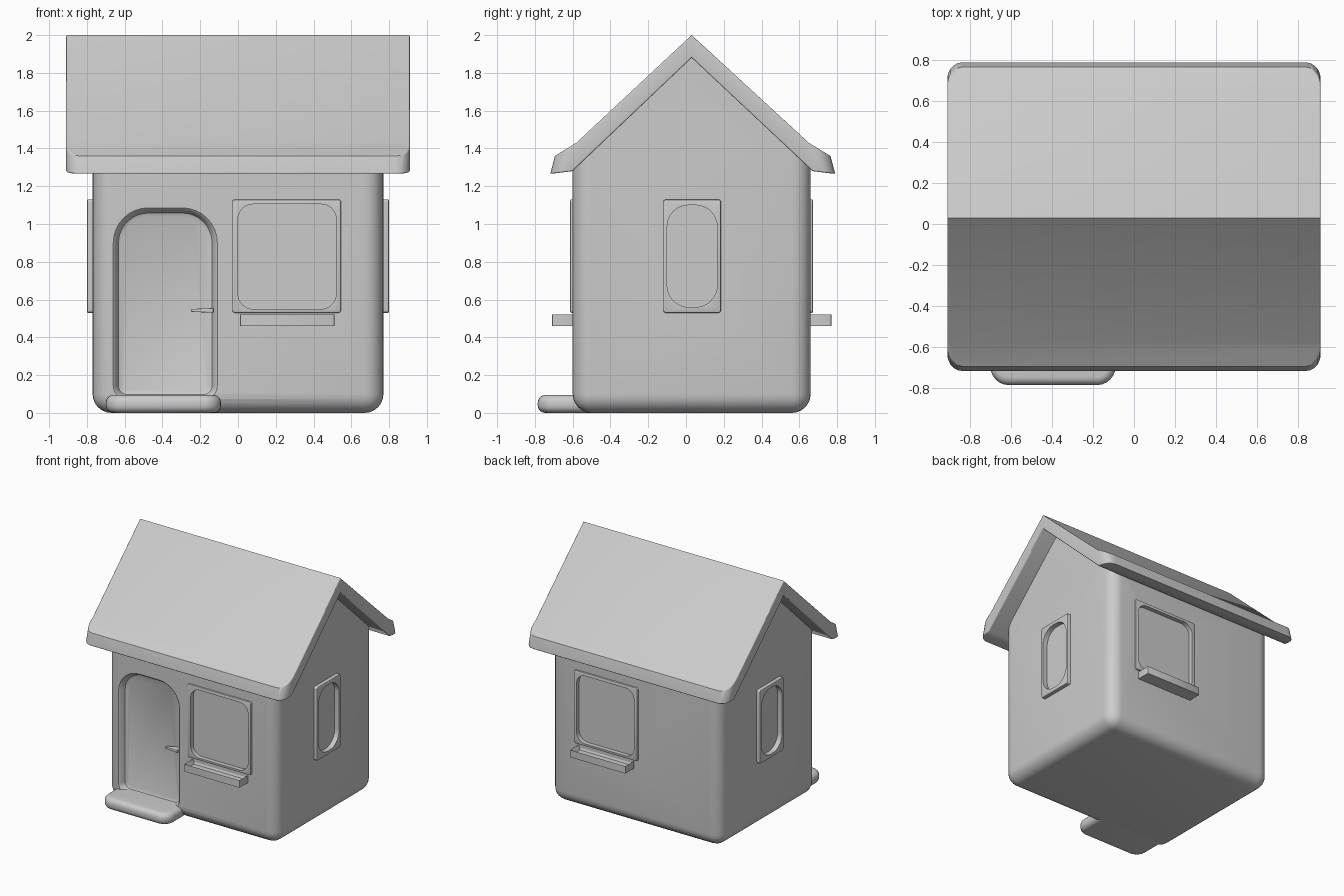
import bpy, bmesh, math

if "Cube" in bpy.data.objects:
    bpy.data.objects.remove(bpy.data.objects["Cube"])

# wall distance from the origin on each side
WALL = {'front': 0.60, 'back': 0.66, 'right': 0.77, 'left': 0.77}


def place(side, u, d, z):
    """u runs along the wall, d is the distance outward from the origin."""
    return {'front': (u, -d, z), 'back': (u, d, z),
            'right': (d, u, z), 'left': (-d, u, z)}[side]


def finish(bm, name, angle=35):
    bmesh.ops.recalc_face_normals(bm, faces=bm.faces)
    me = bpy.data.meshes.new(name)
    bm.to_mesh(me)
    bm.free()
    ob = bpy.data.objects.new(name, me)
    bpy.context.collection.objects.link(ob)
    smooth(ob, angle)
    return ob


def smooth(ob, angle=35):
    bpy.ops.object.select_all(action='DESELECT')
    ob.select_set(True)
    bpy.context.view_layer.objects.active = ob
    bpy.ops.object.shade_smooth_by_angle(angle=math.radians(angle))


def bevel(bm, edges, width, seg=5):
    bmesh.ops.bevel(bm, geom=list(edges), offset=width, segments=seg,
                    profile=0.5, affect='EDGES', clamp_overlap=True)


def rounded_loop(u0, u1, z0, z1, rt, rb, n=8):
    pts = []
    for i, (cu, cz, r) in enumerate([(u1 - rt, z1 - rt, rt), (u0 + rt, z1 - rt, rt),
                                     (u0 + rb, z0 + rb, rb), (u1 - rb, z0 + rb, rb)]):
        for k in range(n + 1):
            a = (i + k / n) * math.pi / 2
            pts.append((cu + r * math.cos(a), cz + r * math.sin(a)))
    return pts


def panel(name, side, rect, rt, rb, layers):
    """Loft rounded rectangles; layers = (distance outward, growth)."""
    u0, u1, z0, z1 = rect
    bm = bmesh.new()
    rings = []
    for d, g in layers:
        loop = rounded_loop(u0 - g, u1 + g, z0 - g, z1 + g, rt + g, rb + g)
        rings.append([bm.verts.new(place(side, u, d, z)) for u, z in loop])
    for a, b in zip(rings, rings[1:]):
        for i in range(len(a)):
            j = (i + 1) % len(a)
            bm.faces.new((a[i], a[j], b[j], b[i]))
    bm.faces.new(rings[0])
    bm.faces.new(rings[-1])
    return finish(bm, name)


def extrude_x(points, x):
    """Prism of a (y, z) profile between -x and x."""
    bm = bmesh.new()
    a = [bm.verts.new((-x, y, z)) for y, z in points]
    b = [bm.verts.new((x, y, z)) for y, z in points]
    for i in range(len(a)):
        j = (i + 1) % len(a)
        bm.faces.new((a[i], a[j], b[j], b[i]))
    bm.faces.new(a)
    bm.faces.new(b)
    bmesh.ops.recalc_face_normals(bm, faces=bm.faces)
    return bm


def box(lo, hi):
    bm = bmesh.new()
    bmesh.ops.create_cube(bm, size=1)
    for v in bm.verts:
        v.co = [(l + h) / 2 + c * (h - l) for l, h, c in zip(lo, hi, v.co)]
    return bm


def cut(ob, cutter):
    cutter.hide_render = True
    m = ob.modifiers.new('cut', 'BOOLEAN')
    m.operation = 'DIFFERENCE'
    m.solver = 'EXACT'
    m.object = cutter
    bpy.context.view_layer.objects.active = ob
    bpy.ops.object.modifier_apply(modifier=m.name)
    smooth(ob)


# walls: gabled block with soft vertical and bottom edges
bm = extrude_x([(-0.60, 0), (0.66, 0), (0.66, 1.34), (0.03, 1.93), (-0.60, 1.34)], 0.77)
soft = []
for e in bm.edges:
    p, q = e.verts[0].co, e.verts[1].co
    if max(p.z, q.z) < 0.01 or (abs(p.x - q.x) + abs(p.y - q.y) < 0.01):
        soft.append(e)
bevel(bm, soft, 0.10, 6)
walls = finish(bm, 'walls')

# roof: folded slab with flared eaves and rounded rim
half = [(0.62, 1.43), (0.735, 1.36), (0.76, 1.265), (0.64, 1.28)]
prof = ([(0.03, 2.0)] + [(0.03 + y, z) for y, z in half] + [(0.03, 1.88)]
        + [(0.03 - y * 0.985, z) for y, z in reversed(half)])
bm = extrude_x(prof, 0.91)
corners = [e for e in bm.edges
           if abs(e.verts[0].co.x - e.verts[1].co.x) < 0.01
           and all(abs(v.co.y - 0.03) > 0.7 for v in e.verts)]
bevel(bm, corners, 0.075, 5)
rim = [e for e in bm.edges if e.calc_face_angle(0) > 0.9
       and not all(abs(v.co.y - 0.03) < 0.01 for v in e.verts)]
bevel(bm, rim, 0.034, 5)
finish(bm, 'roof', 40)

# door recess with soft edge
cutter = panel('door_cutter', 'front', (-0.645, -0.125, 0.085, 1.07), 0.17, 0.06,
               [(0.65, 0.02), (0.602, 0.018), (0.592, 0.006), (0.575, -0.002),
                (0.555, -0.012), (0.547, -0.03)])
cut(walls, cutter)
bpy.data.objects.remove(cutter)

# windows: frame ring with the pane set back in the wall
front_w = ((-0.03, 0.545, 0.53, 1.13), (0.0, 0.52, 0.55, 1.105), 0.08, 0.013, 0.022)
side_w = ((-0.12, 0.185, 0.53, 1.13), (-0.10, 0.165, 0.56, 1.10), 0.115, 0.03, 0.01)
for side in WALL:
    outer, inner, r, proud, deep = front_w if side in ('front', 'back') else side_w
    d = WALL[side]
    frame = panel(side + '_window_frame', side, outer, 0.014, 0.014,
                  [(d - deep / 2, 0), (d + proud - 0.006, 0),
                   (d + proud - 0.002, -0.002), (d + proud, -0.006)])
    cutter = panel('window_cutter', side, inner, r, r, [(d - deep, 0), (d + 0.1, 0)])
    cut(walls, cutter)
    cut(frame, cutter)
    bpy.data.objects.remove(cutter)

# flower boxes under the front and back windows
for side, y0, y1 in (('front', -0.71, -0.59), ('back', 0.65, 0.77)):
    bm = box((0.01, y0, 0.46), (0.51, y1, 0.52))
    top = max(bm.faces, key=lambda f: f.calc_center_median().z)
    bevel(bm, [e for e in bm.edges if abs(e.verts[0].co.z - e.verts[1].co.z) > 0.01], 0.008, 2)
    top = max(bm.faces, key=lambda f: f.calc_center_median().z)
    bmesh.ops.inset_region(bm, faces=[top], thickness=0.018)
    for v in top.verts:
        v.co.z -= 0.035
    finish(bm, side + '_flower_box')

# doorstep slab
bm = box((-0.70, -0.785, 0.0), (-0.09, -0.50, 0.095))
bevel(bm, [e for e in bm.edges if all(v.co.y < -0.7 for v in e.verts)
           and abs(e.verts[0].co.z - e.verts[1].co.z) > 0.01], 0.09, 6)
bevel(bm, [e for e in bm.edges if abs(e.verts[0].co.z - e.verts[1].co.z) < 0.01
           and not all(v.co.y > -0.51 for v in e.verts)], 0.04, 5)
finish(bm, 'doorstep', 40)

# door handle lever, tapering to its tip
bm = box((-0.25, -0.60, 0.53), (-0.13, -0.535, 0.555))
for v in bm.verts:
    if v.co.x < -0.2:
        v.co.z = 0.5425 + (v.co.z - 0.5425) * 0.6
        v.co.y = -0.575 if v.co.y > -0.57 else -0.592
bevel(bm, bm.edges, 0.004, 2)
finish(bm, 'door_handle')
